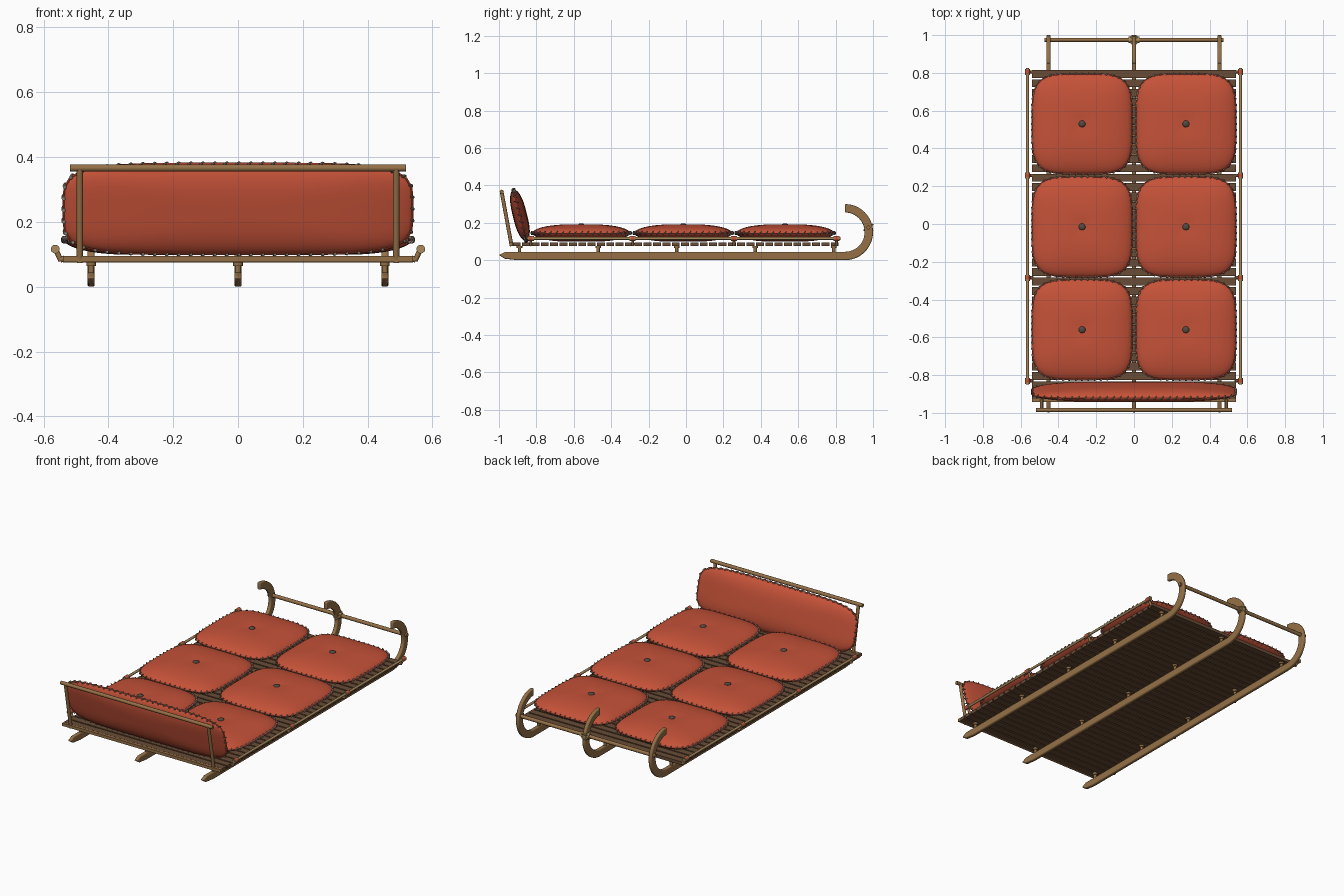
import bpy, bmesh, math
from mathutils import Matrix, Vector

if "Cube" in bpy.data.objects:
    bpy.data.objects.remove(bpy.data.objects["Cube"])


def mat(name, r, g, b):
    m = bpy.data.materials.new(name)
    m.diffuse_color = (r, g, b, 1)
    m.use_nodes = True
    m.node_tree.nodes["Principled BSDF"].inputs["Base Color"].default_value = m.diffuse_color
    return m


RED = mat("red fabric", 0.56, 0.084, 0.040)
WOOD = mat("tan wood", 0.30, 0.163, 0.062)
DARK = mat("dark wood", 0.138, 0.072, 0.036)
STITCH = mat("grey stitching", 0.22, 0.19, 0.16)
BUTTON = mat("dark button", 0.085, 0.068, 0.056)
ROPE = mat("rope", 0.40, 0.26, 0.11)


def finish(bm, name, material, smooth=True, bevel=0):
    bmesh.ops.recalc_face_normals(bm, faces=bm.faces)
    me = bpy.data.meshes.new(name)
    bm.to_mesh(me)
    bm.free()
    me.materials.append(material)
    ob = bpy.data.objects.new(name, me)
    bpy.context.collection.objects.link(ob)
    if bevel:
        mod = ob.modifiers.new("bevel", 'BEVEL')
        mod.width, mod.segments = bevel, 3
    if smooth:
        bpy.ops.object.select_all(action='DESELECT')
        ob.select_set(True)
        bpy.context.view_layer.objects.active = ob
        bpy.ops.object.shade_smooth_by_angle(angle=math.radians(40))
    return ob


def add_box(bm, c, s):
    bmesh.ops.create_cube(bm, size=1, matrix=Matrix.Translation(c) @ Matrix.Diagonal((*s, 1)))


def add_rod(bm, a, b, r, sides=12):
    a, b = Vector(a), Vector(b)
    rot = (b - a).to_track_quat('Z', 'Y').to_matrix().to_4x4()
    bmesh.ops.create_cone(bm, cap_ends=True, segments=sides, radius1=r, radius2=r,
                          depth=(b - a).length, matrix=Matrix.Translation((a + b) / 2) @ rot)


def add_ball(bm, m, u=10, v=6):
    bmesh.ops.create_uvsphere(bm, u_segments=u, v_segments=v, radius=1, matrix=m)


def add_tube(bm, path, r, sides=8):
    """Closed tube along a loop of points."""
    n, rings = len(path), []
    c = sum(path, Vector()) / n
    for i, p in enumerate(path):
        t = (path[(i + 1) % n] - path[i - 1]).normalized()
        up = t.cross(p - c).normalized()
        side = up.cross(t)
        rings.append([bm.verts.new(p + r * (math.cos(k * math.tau / sides) * up +
                                            math.sin(k * math.tau / sides) * side)) for k in range(sides)])
    for i in range(n):
        for k in range(sides):
            A, B, k2 = rings[i], rings[(i + 1) % n], (k + 1) % sides
            bm.faces.new((A[k], A[k2], B[k2], B[k]))


def outline(a, b, e, count):
    """Superellipse outline with evenly spaced points."""
    pts = []
    for i in range(721):
        c, s = math.cos(i * math.tau / 720), math.sin(i * math.tau / 720)
        k = (abs(c) ** e + abs(s) ** e) ** (-1 / e)
        pts.append(Vector((a * k * c, b * k * s, 0)))
    total = sum((pts[i + 1] - pts[i]).length for i in range(720))
    out, run, nxt = [], 0, 0
    for i in range(720):
        d = (pts[i + 1] - pts[i]).length
        while len(out) < count and run + d > nxt:
            out.append(pts[i].lerp(pts[i + 1], (nxt - run) / d))
            nxt += total / count
        run += d
    return out


def cushion(name, M, a, b, h, e, beads, dimple):
    # padded body
    edge = outline(a, b, e, 72)
    bm = bmesh.new()
    rs = [0.06, 0.15, 0.3, 0.45, 0.58, 0.69, 0.78, 0.85, 0.905, 0.945, 0.975, 0.993]
    rim = [bm.verts.new(p) for p in edge]
    for sgn in (1, -1):
        prev = None
        for r in rs:
            z = h * (1 - r ** 3) ** 0.6 - dimple * math.exp(-(r / 0.16) ** 2)
            ring = [bm.verts.new((p.x * r, p.y * r, sgn * z)) for p in edge]
            if prev:
                for i in range(72):
                    j = (i + 1) % 72
                    bm.faces.new((prev[i], prev[j], ring[j], ring[i]))
            else:
                bm.faces.new(ring)
            prev = ring
        for i in range(72):
            j = (i + 1) % 72
            bm.faces.new((prev[i], prev[j], rim[j], rim[i]))
    finish(bm, name, RED).matrix_world = M
    # seam piping
    bm = bmesh.new()
    add_tube(bm, edge, 0.004, 6)
    finish(bm, name + "_piping", RED).matrix_world = M
    # stitches over the seam
    bm = bmesh.new()
    pts = outline(a, b, e, beads)
    for i, p in enumerate(pts):
        t = pts[(i + 1) % beads] - pts[i - 1]
        m = (Matrix.Translation(p) @ Matrix.Rotation(math.atan2(t.y, t.x), 4, 'Z')
             @ Matrix.Rotation(0.6, 4, 'Y') @ Matrix.Diagonal((0.004, 0.0075, 0.014, 1)))
        add_ball(bm, m, 6, 5)
    finish(bm, name + "_stitches", STITCH).matrix_world = M


# seat cushions with a button each
for row, y in enumerate((0.53, -0.015, -0.56)):
    for side, x in (("left", -0.275), ("right", 0.275)):
        n = f"seat_cushion_{side}_{row + 1}"
        cushion(n, Matrix.Translation((x, y, 0.145)), 0.264, 0.264, 0.047, 4.3, 56, 0.005)
        bm = bmesh.new()
        add_ball(bm, Matrix.Translation((x, y, 0.188)) @ Matrix.Diagonal((0.018, 0.018, 0.009, 1)), 16, 8)
        finish(bm, n + "_button", BUTTON)

# backrest cushion, leaning back
cushion("backrest_cushion", Matrix.Translation((0, -0.888, 0.24)) @ Matrix.Rotation(math.radians(104), 4, 'X'),
        0.538, 0.143, 0.038, 4.8, 68, 0)

# runners: straight plank with pointed tail and curled front
prof = [(0.85, 0.045), (-0.965, 0.045), (-1.0, 0.028), (-0.97, 0.008), (-0.9, 0.0), (0.85, 0.0)]
arc = [math.radians(-90 + 180 * i / 24) for i in range(25)]
prof += [(0.85 + 0.15 * math.cos(t), 0.15 + 0.15 * math.sin(t)) for t in arc[1:]]
prof += [(0.85 + 0.105 * math.cos(t), 0.15 + 0.105 * math.sin(t)) for t in reversed(arc[1:])]
for name, x in (("left", -0.453), ("middle", 0), ("right", 0.453)):
    bm = bmesh.new()
    f = bm.faces.new([bm.verts.new((x - 0.011, y, z)) for y, z in prof])
    ext = bmesh.ops.extrude_face_region(bm, geom=[f])
    bmesh.ops.translate(bm, vec=(0.022, 0, 0), verts=[v for v in ext["geom"] if isinstance(v, bmesh.types.BMVert)])
    finish(bm, name + "_runner", WOOD, bevel=0.006)
    # blocks carrying the deck
    bm = bmesh.new()
    for y in (-0.89, -0.47, -0.05, 0.37, 0.79):
        add_rod(bm, (x, y, 0.04), (x, y, 0.07), 0.009)
        add_rod(bm, (x, y, 0.064), (x, y, 0.077), 0.015)
    finish(bm, name + "_runner_blocks", WOOD)

# deck slats
bm = bmesh.new()
for i in range(35):
    add_box(bm, (0, -0.905 + i * 0.05, 0.085), (1.08, 0.042, 0.02))
finish(bm, "deck_slats", DARK, False)
bm = bmesh.new()
add_box(bm, (0, -0.935, 0.086), (1.08, 0.016, 0.018))
finish(bm, "rear_deck_beam", WOOD, False)

# backrest frame
bm = bmesh.new()
for s in (-1, 1):
    add_rod(bm, (s * 0.488, -0.932, 0.075), (s * 0.488, -0.985, 0.362), 0.010)
finish(bm, "backrest_posts", WOOD)
bm = bmesh.new()
add_rod(bm, (-0.518, -0.985, 0.366), (0.518, -0.985, 0.366), 0.011)
finish(bm, "backrest_top_bar", WOOD)

# front crossbar with lashing in the middle
bm = bmesh.new()
add_rod(bm, (-0.475, 0.975, 0.175), (0.475, 0.975, 0.175), 0.011)
finish(bm, "front_crossbar", WOOD)
bm = bmesh.new()
for ang in (-35, 35):
    R = Matrix.Translation((0, 0.975, 0.175)) @ Matrix.Rotation(math.radians(ang), 4, 'X')
    ring = [R @ Vector((0.021 * math.cos(t), 0.027 * math.sin(t), 0))
            for t in (k * math.tau / 20 for k in range(20))]
    add_tube(bm, ring, 0.005, 6)
for x in (-0.02, 0.02):
    add_rod(bm, (x - 0.008, 0.975, 0.175), (x + 0.008, 0.975, 0.175), 0.017)
finish(bm, "crossbar_lashing", ROPE)

# side rails on slanted brackets with red collars
for name, s in (("left", -1), ("right", 1)):
    rail, brackets, collars = bmesh.new(), bmesh.new(), bmesh.new()
    add_rod(rail, (s * 0.564, -0.85, 0.116), (s * 0.564, 0.825, 0.116), 0.0075, 10)
    for y in (-0.83, -0.285, 0.257, 0.805):
        add_rod(brackets, (s * 0.535, y, 0.088), (s * 0.549, y, 0.083), 0.009, 10)
        add_rod(brackets, (s * 0.546, y, 0.08), (s * 0.566, y, 0.122), 0.008, 10)
        # collar flanked by rope-wrapped rings
        add_rod(collars, (s * 0.564, y - 0.010, 0.116), (s * 0.564, y + 0.010, 0.116), 0.0135, 14)
        for d in (-0.013, 0.013):
            add_rod(rail, (s * 0.564, y + d - 0.003, 0.116), (s * 0.564, y + d + 0.003, 0.116), 0.0135, 14)
    finish(rail, name + "_side_rail", ROPE)
    finish(brackets, name + "_rail_brackets", WOOD)
    finish(collars, name + "_rail_collars", RED)
